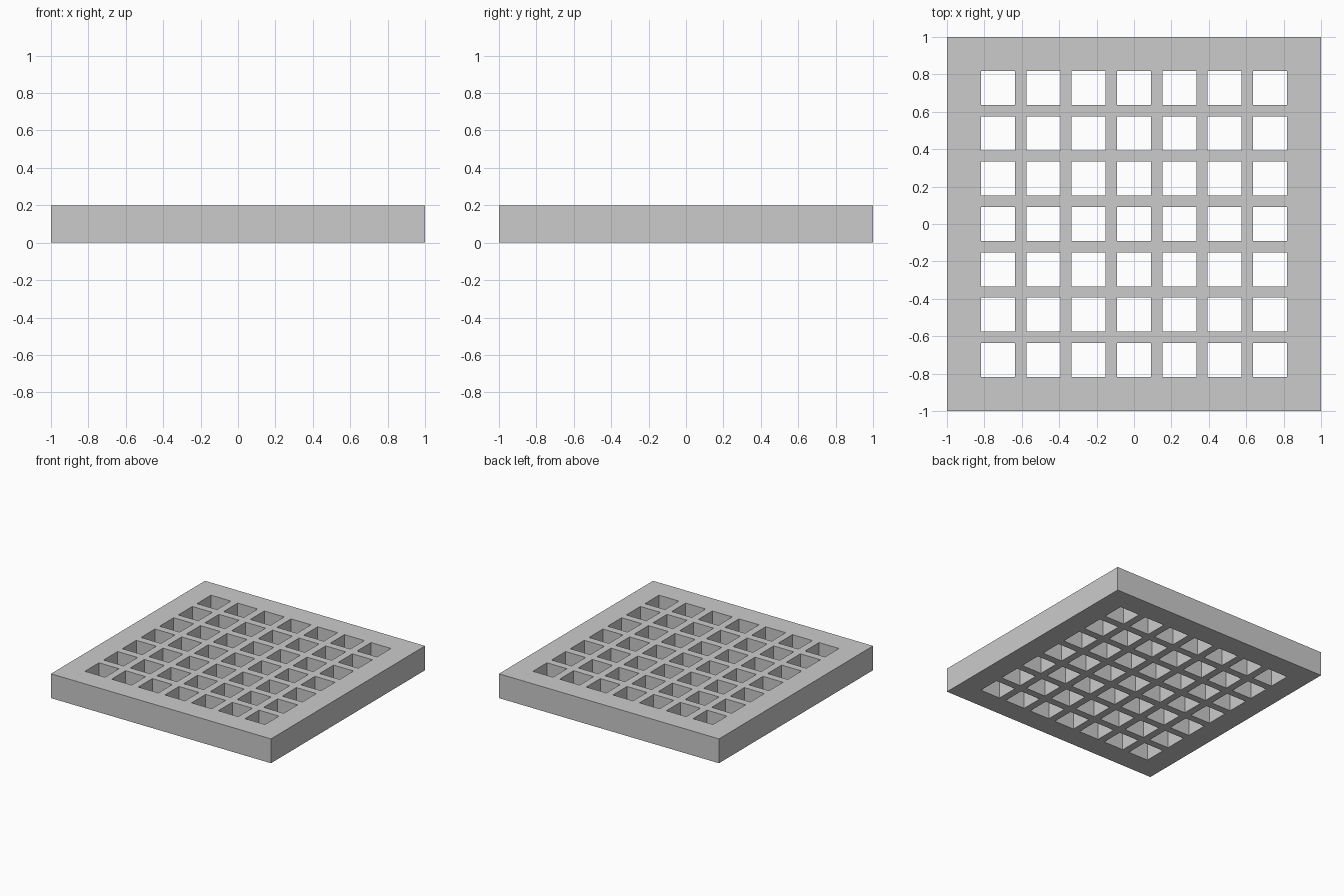
import bpy, bmesh

if "Cube" in bpy.data.objects:
    bpy.data.objects.remove(bpy.data.objects["Cube"])

# The plate is laid out on a 33-unit module: rim 3, hole 3, bar 1
U = 2 / 33
HOLES = 7
THICK = 0.2

# Grid lines along one axis: outer edge, then both sides of each hole, then outer edge
lines = [-1.0]
for i in range(HOLES):
    start = -1 + (3 + 4 * i) * U
    lines += [start, start + 3 * U]
lines.append(1.0)
n = len(lines)

# Flat lattice: skip the cells that are holes (odd row and odd column)
bm = bmesh.new()
v = [[bm.verts.new((x, y, 0)) for y in lines] for x in lines]
for i in range(n - 1):
    for j in range(n - 1):
        if not (i % 2 and j % 2):
            bm.faces.new((v[i][j], v[i + 1][j], v[i + 1][j + 1], v[i][j + 1]))

# Extrude upward to give the plate its thickness
ret = bmesh.ops.extrude_face_region(bm, geom=bm.faces[:], use_keep_orig=True)
top = [g for g in ret["geom"] if isinstance(g, bmesh.types.BMVert)]
bmesh.ops.translate(bm, verts=top, vec=(0, 0, THICK))
bmesh.ops.recalc_face_normals(bm, faces=bm.faces[:])

mesh = bpy.data.meshes.new("grate_plate")
bm.to_mesh(mesh)
bm.free()
bpy.context.collection.objects.link(bpy.data.objects.new("grate_plate", mesh))
